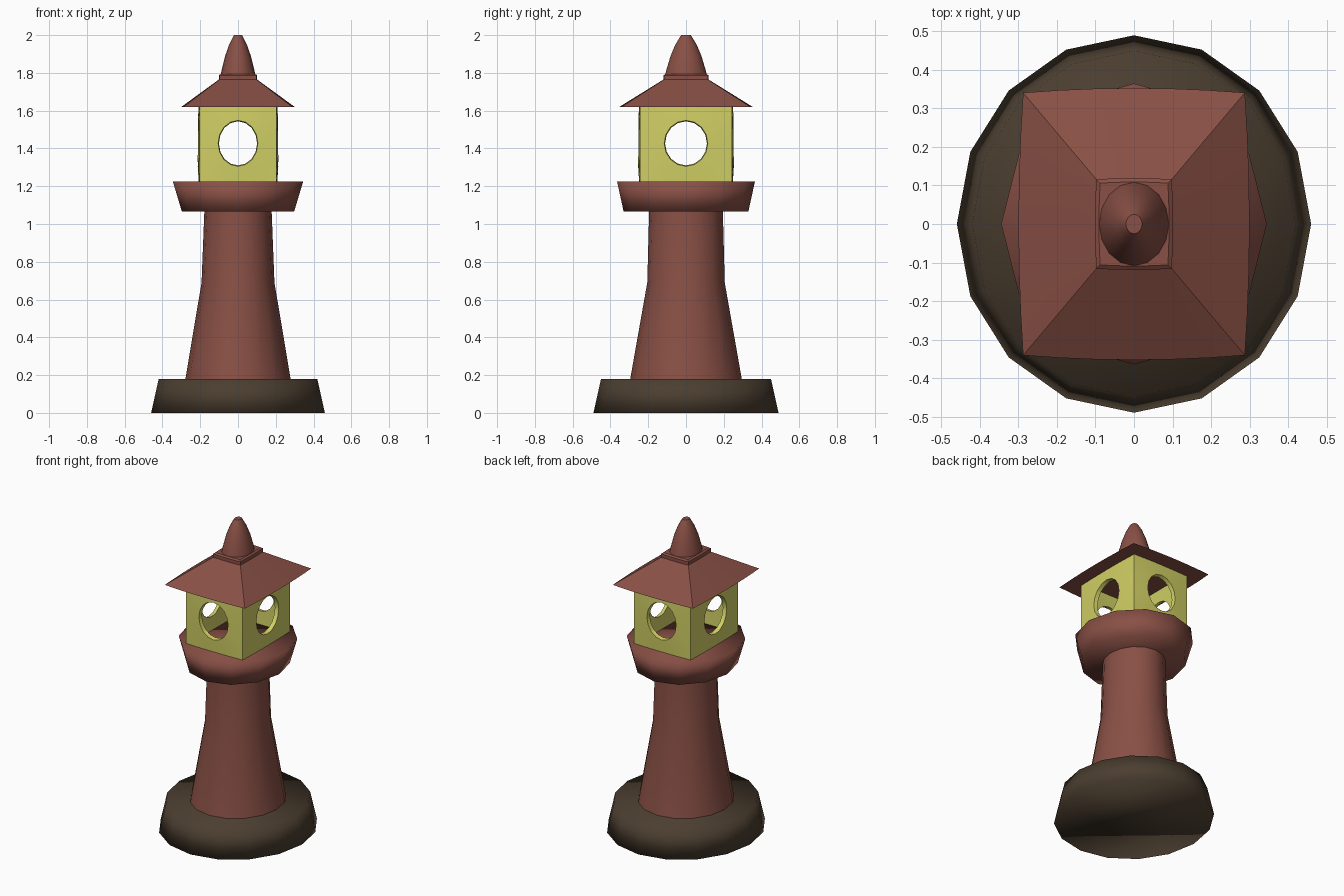
import bpy, bmesh
from math import cos, sin, pi, radians
from mathutils import Matrix

cube = bpy.data.objects.get("Cube")
if cube:
    bpy.data.objects.remove(cube)


def material(name, rgb):
    m = bpy.data.materials.new(name)
    m.use_nodes = True
    m.diffuse_color = (*rgb, 1)
    m.node_tree.nodes["Principled BSDF"].inputs["Base Color"].default_value = (*rgb, 1)
    return m


RED = material("brick red", (0.25, 0.08, 0.06))
YELLOW = material("lamp yellow", (0.64, 0.63, 0.13))
BROWN = material("dark brown", (0.07, 0.048, 0.029))


def oval(rx, ry, z, n):
    return [(rx * cos(2 * pi * i / n), ry * sin(2 * pi * i / n), z) for i in range(n)]


def bowed_square(hx, hy, bow, z, n=6):
    """Rectangle whose four sides swell outwards by bow."""
    pts = []
    for side in range(4):
        for i in range(n):
            t = 2 * i / n - 1
            out = bow * (1 - t * t)
            pts.append([(hx + out, t * hy, z), (-t * hx, hy + out, z),
                        (-hx - out, -t * hy, z), (t * hx, -hy - out, z)][side])
    return pts


def loft(name, rings, mat, caps=True, smooth=35):
    """Skin a stack of rings; smooth is the sharp-edge angle, or None for all smooth."""
    bm = bmesh.new()
    rows = [[bm.verts.new(p) for p in ring] for ring in rings]
    n = len(rows[0])
    for a, b in zip(rows, rows[1:]):
        for i in range(n):
            j = (i + 1) % n
            bm.faces.new((a[i], a[j], b[j], b[i]))
    if caps:
        bm.faces.new(rows[0][::-1])
        bm.faces.new(rows[-1])
    return finish(name, bm, mat, smooth)


def finish(name, bm, mat, smooth):
    mesh = bpy.data.meshes.new(name)
    bm.to_mesh(mesh)
    bm.free()
    mesh.materials.append(mat)
    ob = bpy.data.objects.new(name, mesh)
    bpy.context.collection.objects.link(ob)
    shade(ob, smooth)
    return ob


def shade(ob, smooth):
    bpy.ops.object.select_all(action='DESELECT')
    ob.select_set(True)
    bpy.context.view_layer.objects.active = ob
    if smooth is None:
        bpy.ops.object.shade_smooth()
    else:
        bpy.ops.object.shade_smooth_by_angle(angle=radians(smooth))


# Foot, shaft and gallery
loft("base", [oval(0.46, 0.49, 0, 16), oval(0.42, 0.45, 0.18, 16)], BROWN, smooth=None)
loft("tower", [oval(0.28, 0.297, 0.17, 16), oval(0.193, 0.205, 0.69, 16),
               oval(0.178, 0.195, 1.07, 16)], RED)
loft("gallery", [oval(0.297, 0.33, 1.065, 12), oval(0.345, 0.365, 1.225, 12)], RED, smooth=None)

# Lantern room: swelling walls given thickness, then pierced by four round windows
rings = []
for i in range(7):
    t = i / 3 - 1
    rings.append(bowed_square(0.203, 0.243, 0.005 + 0.008 * (1 - t * t), 1.422 + 0.2 * t))
lantern = loft("lantern_room", rings, YELLOW, caps=False)
solid = lantern.modifiers.new("thickness", 'SOLIDIFY')
solid.thickness = 0.025
solid.offset = -1

cutters = []
for side in range(4):
    bm = bmesh.new()
    along_y = side % 2
    width, reach = (0.105, 0.25) if along_y else (0.115, 0.21)
    bmesh.ops.create_cone(bm, cap_ends=True, segments=16, radius1=0.9, radius2=1.1, depth=0.12)
    bm.transform(Matrix.Rotation(side * pi / 2, 4, 'Z')
                 @ Matrix.Translation((reach, 0, 1.427))
                 @ Matrix.Diagonal((1, width, 0.121, 1))
                 @ Matrix.Rotation(pi / 2, 4, 'Y'))
    cutter = finish("window_cutter", bm, YELLOW, 35)
    cutter.hide_render = True
    cutters.append(cutter)
    cut = lantern.modifiers.new("window", 'BOOLEAN')
    cut.operation = 'DIFFERENCE'
    cut.solver = 'EXACT'
    cut.object = cutter

# Bake the modifiers and drop the cutters
graph = bpy.context.evaluated_depsgraph_get()
lantern_mesh = bpy.data.meshes.new_from_object(lantern.evaluated_get(graph))
lantern.modifiers.clear()
lantern.data = lantern_mesh
for cutter in cutters:
    bpy.data.objects.remove(cutter)
shade(lantern, 35)

# Roof, plinth and finial
loft("roof", [bowed_square(0.288, 0.341, 0.012, 1.62), bowed_square(0.098, 0.116, 0.003, 1.765)],
     RED, smooth=20)
loft("roof_plinth", [bowed_square(0.098, 0.116, 0.003, 1.76), bowed_square(0.098, 0.116, 0.003, 1.787),
                     bowed_square(0.088, 0.106, 0.003, 1.795)], RED, smooth=20)
profile = [(0.092, 1.785), (0.088, 1.81), (0.068, 1.89), (0.047, 1.95), (0.024, 1.995), (0.021, 2.0)]
loft("finial", [oval(r, r * 1.2, z, 16) for r, z in profile], RED)
